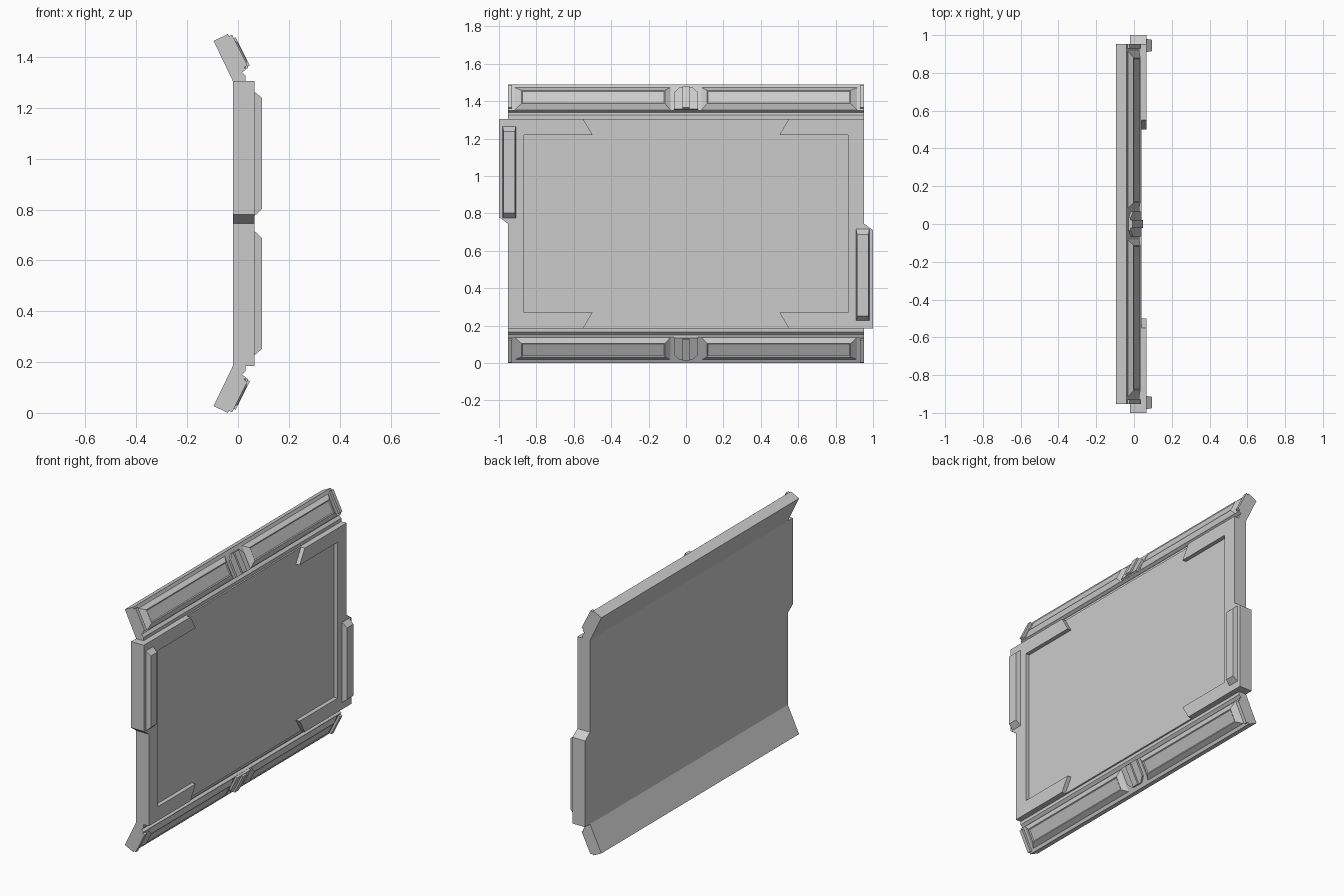
import bpy
import bmesh
from mathutils import Vector

if "Cube" in bpy.data.objects:
    bpy.data.objects.remove(bpy.data.objects["Cube"], do_unlink=True)

HEIGHT = 1.49
END = 0.952

grey = bpy.data.materials.new("plain_grey")
grey.use_nodes = True
colour = (0.6, 0.6, 0.6, 1)
grey.diffuse_color = colour
grey.node_tree.nodes["Principled BSDF"].inputs["Base Color"].default_value = colour


def loft(name, lower, upper, place, lip=None):
    """Solid between two matching outlines; lip = (width, depth) sinks the cap."""
    bm = bmesh.new()
    a = [bm.verts.new(place(*p)) for p in lower]
    b = [bm.verts.new(place(*p)) for p in upper]
    bm.faces.new(a[::-1])
    cap = bm.faces.new(b)
    for i in range(len(a)):
        j = (i + 1) % len(a)
        bm.faces.new((a[i], a[j], b[j], b[i]))
    bmesh.ops.recalc_face_normals(bm, faces=bm.faces)
    if lip:
        bmesh.ops.inset_region(bm, faces=[cap], thickness=lip[0], depth=-lip[1])
    mesh = bpy.data.meshes.new(name)
    bm.to_mesh(mesh)
    bm.free()
    mesh.materials.append(grey)
    obj = bpy.data.objects.new(name, mesh)
    bpy.context.collection.objects.link(obj)


def at(points, level):
    return [(u, v, level) for u, v in points]


def rect(u0, u1, v0, v1):
    return [(u0, v0), (u1, v0), (u1, v1), (u0, v1)]


def turned(points):
    """Half turn about the middle of the wall."""
    return [(-y, HEIGHT - z) for y, z in points]


def wall(y, z, x):
    return Vector((x, y, z))


# Main slab with a stepped edge on each side
edge = [(-1, 1.305), (-1, 0.78), (-END, 0.745), (-END, 0.185)]
outline = edge + turned(edge)
loft("main_slab", at(outline, -0.02), at(outline, 0.04), wall)

# Raised side frames around the sunken centre, and the grip bars on them
frame = edge + [(-0.55, 0.185), (-0.5, 0.27), (-0.865, 0.27),
                (-0.865, 1.22), (-0.5, 1.22), (-0.55, 1.305)]
bar_base = rect(-0.98, -0.91, 0.775, 1.263)
bar_top = rect(-0.975, -0.915, 0.803, 1.238)
for side, turn in (("right", lambda p: p), ("left", turned)):
    loft(side + "_frame", at(turn(frame), 0.04), at(turn(frame), 0.065), wall)
    loft(side + "_grip_bar", at(turn(bar_base), 0.065), at(turn(bar_top), 0.095), wall)

# Slanted flanges along the top and bottom
profile = [(-0.02, 1.305), (-0.096, 1.463), (-0.04, HEIGHT), (0.03, 1.35),
           (0.015, 1.34), (0.03, 1.325), (0.03, 1.305)]
down = Vector((0.447, 0, -0.894))
out = Vector((0.894, 0, 0.447))
corner = Vector((-0.04, 0, HEIGHT))

for end in ("top", "bottom"):
    def flip(p):
        return p if end == "top" else Vector((p.x, p.y, HEIGHT - p.z))

    def along(x, z, y):
        return flip(Vector((x, y, z)))

    def face(y, s, h):
        return flip(corner + down * s + out * h + Vector((0, y, 0)))

    loft(end + "_flange", at(profile, -END), at(profile, END), along)

    # Bevelled pads and end ribs on each half
    for side, k in (("right", -1), ("left", 1)):
        base = rect(k * 0.083, k * 0.915, 0.02, 0.153)
        top = rect(k * 0.113, k * 0.88, 0.046, 0.126)
        loft(f"{end}_{side}_pad", at(base, 0), at(top, 0.02), face, (0.008, 0.004))
        rib = rect(k * 0.93, k * END, 0.01, 0.145)
        loft(f"{end}_{side}_end_rib", at(rib, 0), at(rib, 0.014), face)

    # Central clip with cut corners and a middle rib
    clip = [(-0.065, 0.155), (-0.065, 0.055), (-0.035, 0.025),
            (0.035, 0.025), (0.065, 0.055), (0.065, 0.155)]
    loft(end + "_clip", at(clip, 0), at(clip, 0.012), face)
    rib = rect(-0.02, 0.02, 0.025, 0.15)
    loft(end + "_clip_rib", at(rib, 0.012), at(rib, 0.022), face)
